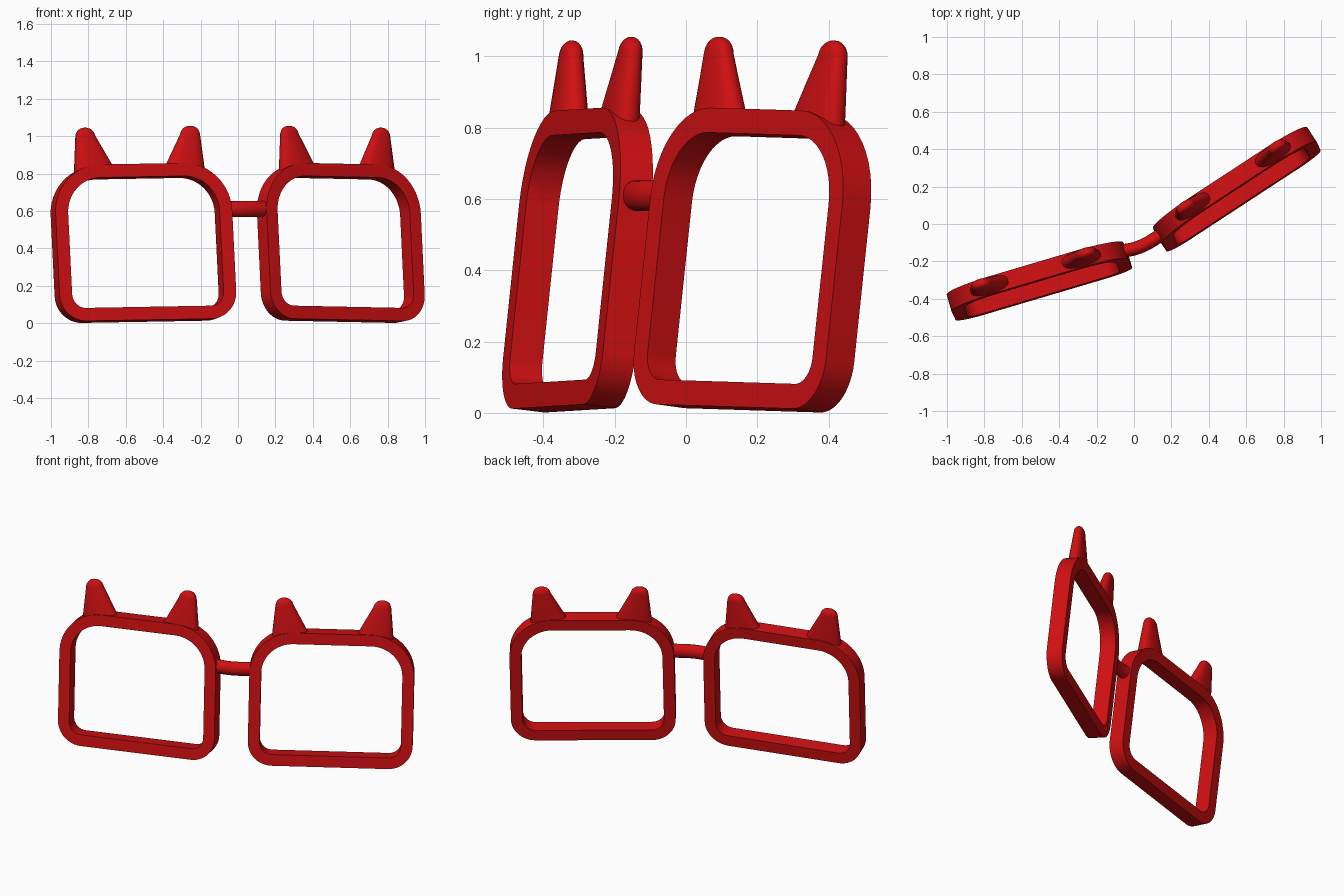
import bpy, bmesh, math
from mathutils import Matrix, Vector

cube = bpy.data.objects.get("Cube")
if cube:
    bpy.data.objects.remove(cube, do_unlink=True)

red = bpy.data.materials.new("glossy_red")
red.use_nodes = True
RED = (0.62, 0.005, 0.006, 1)
red.diffuse_color = RED
red.node_tree.nodes["Principled BSDF"].inputs["Base Color"].default_value = RED

HALF_W, HEIGHT, DEPTH, BAR = 0.4925, 0.84, 0.095, 0.07
TOP_R, LOW_R = 0.26, 0.145


def finish(name, bm, matrix=Matrix(), angle=35):
    bmesh.ops.recalc_face_normals(bm, faces=bm.faces[:])
    mesh = bpy.data.meshes.new(name)
    bm.to_mesh(mesh)
    bm.free()
    mesh.materials.append(red)
    ob = bpy.data.objects.new(name, mesh)
    bpy.context.collection.objects.link(ob)
    ob.matrix_world = matrix
    bpy.ops.object.select_all(action="DESELECT")
    ob.select_set(True)
    bpy.context.view_layer.objects.active = ob
    bpy.ops.object.shade_smooth_by_angle(angle=math.radians(angle))
    return ob


def bridge(bm, a, b):
    n = len(a)
    for i in range(n):
        bm.faces.new((a[i], a[(i + 1) % n], b[(i + 1) % n], b[i]))


def outline(inset, steps=12):
    """Rounded rectangle with wide upper corners, shrunk by inset."""
    pts = []
    corners = ((1, 1, TOP_R), (-1, 1, TOP_R), (-1, -1, LOW_R), (1, -1, LOW_R))
    for q, (sx, sz, r) in enumerate(corners):
        cx = sx * (HALF_W - r)
        cz = HEIGHT - r if sz > 0 else r
        for i in range(steps + 1):
            a = math.pi / 2 * (q + i / steps)
            pts.append((cx + (r - inset) * math.cos(a), cz + (r - inset) * math.sin(a)))
    return pts


def lens_rim(name, matrix):
    bm = bmesh.new()
    loops = []
    for inset, y in ((0, -1), (0, 1), (BAR, 1), (BAR, -1)):
        loops.append([bm.verts.new((x, y * DEPTH / 2, z)) for x, z in outline(inset)])
    for i in range(4):
        bridge(bm, loops[i], loops[(i + 1) % 4])
    finish(name, bm, matrix)


def horn(name, side, matrix):
    """Tapered horn of oval sections, with a domed tip."""
    # height, inner edge, outer edge, half thickness
    sections = [(0.775, 0.12, 0.365, 0.046), (0.835, 0.148, 0.361, 0.044),
                (1.0, 0.238, 0.346, 0.03)]
    for k in range(1, 6):
        a = math.pi / 2 * k / 6
        c, s = math.cos(a), math.sin(a)
        sections.append((1.0 + 0.045 * s, 0.294 - 0.054 * c, 0.294 + 0.051 * c, 0.03 * c))
    bm = bmesh.new()
    rings = []
    for z, inner, outer, thick in sections:
        mid, half = (inner + outer) / 2, (outer - inner) / 2
        ring = []
        for i in range(24):
            a = math.tau * i / 24
            c, s = math.cos(a), math.sin(a)
            # slightly squared oval
            x = mid + half * math.copysign(abs(c) ** 0.8, c)
            y = thick * math.copysign(abs(s) ** 0.8, s)
            ring.append(bm.verts.new((side * x, y, z)))
        rings.append(ring)
    for a, b in zip(rings, rings[1:]):
        bridge(bm, a, b)
    bm.faces.new(rings[0])
    bm.faces.new(rings[-1])
    finish(name, bm, matrix, 60)


# Each half: rim with two horns, turned, leaned back and rolled slightly
halves = (("right", (-0.488, -0.343, 0.0125), 16.4, -1),
          ("left", (0.567, 0.148, 0.0125), 33.3, 1))
for label, place, yaw, roll in halves:
    m = (Matrix.Translation(place)
         @ Matrix.Rotation(math.radians(yaw), 4, "Z")
         @ Matrix.Rotation(math.radians(-6.5), 4, "X")
         @ Matrix.Rotation(math.radians(roll), 4, "Y"))
    lens_rim(label + "_rim", m)
    for side, word in ((-1, "right"), (1, "left")):
        horn(f"{label}_rim_{word}_horn", side, m)

# Curved nose bridge: tube swept along a smooth path
p = [Vector(v) for v in ((-0.085, -0.145, 0.61), (0.04, -0.14, 0.61),
                         (0.09, -0.09, 0.61), (0.165, -0.045, 0.61))]
bm = bmesh.new()
rings = []
for i in range(13):
    t = i / 12
    u = 1 - t
    pos = p[0] * u**3 + p[1] * 3 * u * u * t + p[2] * 3 * u * t * t + p[3] * t**3
    tan = (p[1] - p[0]) * u * u + (p[2] - p[1]) * 2 * u * t + (p[3] - p[2]) * t * t
    across = tan.cross(Vector((0, 0, 1))).normalized()
    ring = []
    for k in range(20):
        a = math.tau * k / 20
        off = across * math.cos(a) * 0.036 + Vector((0, 0, 0.043 * math.sin(a)))
        ring.append(bm.verts.new(pos + off))
    rings.append(ring)
for a, b in zip(rings, rings[1:]):
    bridge(bm, a, b)
bm.faces.new(rings[0])
bm.faces.new(rings[-1])
finish("nose_bridge", bm)
